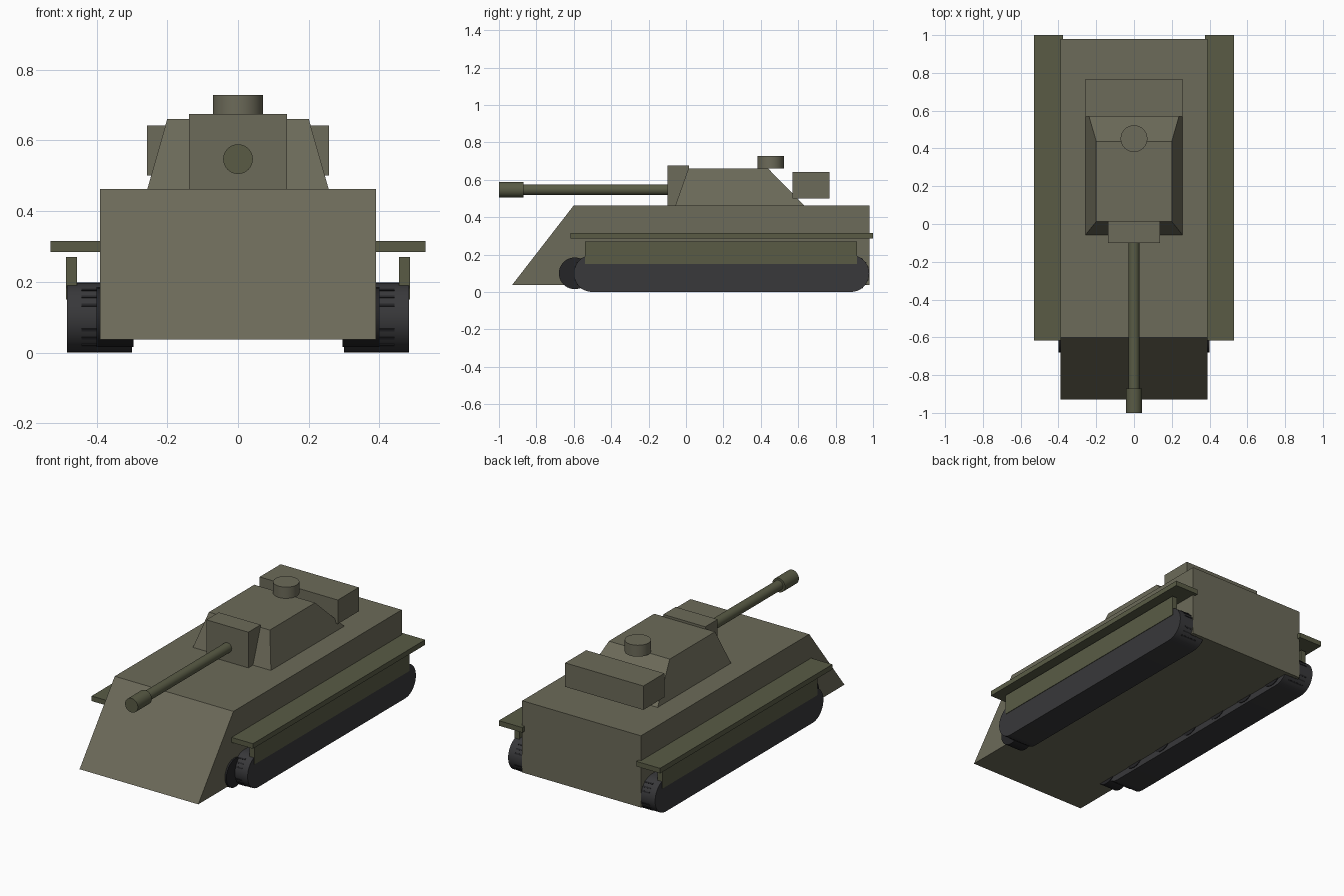
import bpy, bmesh
from math import pi, sin, cos, radians
from mathutils import Matrix

if "Cube" in bpy.data.objects:
    bpy.data.objects.remove(bpy.data.objects["Cube"])


def mat(name, r, g, b):
    m = bpy.data.materials.new(name)
    m.diffuse_color = (r, g, b, 1)
    m.use_nodes = True
    m.node_tree.nodes["Principled BSDF"].inputs["Base Color"].default_value = m.diffuse_color
    return m


OLIVE = mat("olive", 0.15, 0.145, 0.10)
DARK = mat("dark_olive", 0.10, 0.105, 0.06)
TRACK = mat("track_grey", 0.04, 0.04, 0.043)
RUBBER = mat("wheel_black", 0.018, 0.018, 0.02)


def finish(name, bm, m, smooth=False):
    bmesh.ops.recalc_face_normals(bm, faces=bm.faces)
    me = bpy.data.meshes.new(name)
    bm.to_mesh(me)
    bm.free()
    me.materials.append(m)
    ob = bpy.data.objects.new(name, me)
    bpy.context.collection.objects.link(ob)
    if smooth:
        bpy.ops.object.select_all(action='DESELECT')
        ob.select_set(True)
        bpy.context.view_layer.objects.active = ob
        bpy.ops.object.shade_smooth_by_angle(angle=radians(35))
    return ob


def box(name, lo, hi, m):
    bm = bmesh.new()
    bmesh.ops.create_cube(bm, size=1)
    for v in bm.verts:
        for i in range(3):
            v.co[i] = hi[i] if v.co[i] > 0 else lo[i]
    return finish(name, bm, m)


def extrude_x(name, profile, x0, x1, m, smooth=False):
    """Side profile of (y, z) points swept from x0 to x1."""
    bm = bmesh.new()
    f = bm.faces.new([bm.verts.new((x0, y, z)) for y, z in profile])
    r = bmesh.ops.extrude_face_region(bm, geom=[f])
    for g in r["geom"]:
        if isinstance(g, bmesh.types.BMVert):
            g.co.x = x1
    return finish(name, bm, m, smooth)


def cylinder(name, center, radius, depth, axis, m, sides=32):
    bm = bmesh.new()
    rot = {'X': Matrix.Rotation(pi / 2, 4, 'Y'), 'Y': Matrix.Rotation(pi / 2, 4, 'X'),
           'Z': Matrix()}[axis]
    bmesh.ops.create_cone(bm, cap_ends=True, segments=sides, radius1=radius, radius2=radius,
                          depth=depth, matrix=Matrix.Translation(center) @ rot)
    return finish(name, bm, m, True)


# Hull with sloped front
extrude_x("hull", [(-0.93, 0.037), (0.98, 0.037), (0.98, 0.463), (-0.60, 0.463)],
          -0.39, 0.39, OLIVE)

# Turret: tapered box
bm = bmesh.new()
bmesh.ops.create_cube(bm, size=1)
for v in bm.verts:
    top = v.co.z > 0
    x, y0, y1, z = (0.20, 0.013, 0.438, 0.661) if top else (0.257, -0.058, 0.635, 0.46)
    v.co = (x if v.co.x > 0 else -x, y1 if v.co.y > 0 else y0, z)
finish("turret", bm, OLIVE)

# Turret fittings
box("gun_mantlet", (-0.138, -0.10, 0.463), (0.138, 0.016, 0.675), OLIVE)
box("turret_bin", (-0.257, 0.57, 0.50), (0.257, 0.767, 0.642), OLIVE)
cylinder("cupola", (0, 0.452, 0.694), 0.071, 0.068, 'Z', OLIVE)

# Gun
cylinder("gun_barrel", (0, -0.47, 0.547), 0.029, 0.84, 'Y', DARK)
cylinder("muzzle_brake", (0, -0.935, 0.547), 0.042, 0.13, 'Y', DARK)

# Running gear on both sides
R, Y0, Y1 = 0.099, -0.501, 0.881
loop = [(Y0 - R * sin(pi * i / 16), R + R * cos(pi * i / 16)) for i in range(17)]
loop += [(Y1 + R * sin(pi * i / 16), R - R * cos(pi * i / 16)) for i in range(17)]

for side, s in (("left", -1), ("right", 1)):
    def sbox(name, x0, x1, y0, y1, z0, z1, m):
        a, b = sorted((s * x0, s * x1))
        return box(f"{side}_{name}", (a, y0, z0), (b, y1, z1), m)

    sbox("fender", 0.375, 0.53, -0.617, 1.0, 0.285, 0.315, DARK)
    sbox("skirt", 0.455, 0.486, -0.54, 0.915, 0.15, 0.27, DARK)
    extrude_x(f"{side}_track", loop, s * 0.30, s * 0.483, TRACK, True)

    # Road wheels, the first standing ahead of the track
    for i in range(7):
        cylinder(f"{side}_wheel_{i + 1}", (s * 0.348, -0.595 + i * 0.24, 0.1),
                 0.085, 0.104, 'X', RUBBER, 24)

    # Thin cleats around the track ends
    for yc, d, end in ((Y0, -1, "front"), (Y1, 1, "rear")):
        for k, a in enumerate((-52, -36, -21, 21, 36, 52)):
            t = radians(a)
            ob = sbox(f"{end}_cleat_{k + 1}", 0.34, 0.443, -0.006, 0.006, -0.004, 0.004, RUBBER)
            ob.location = (0, yc + d * (R - 0.004) * cos(t), R + (R - 0.004) * sin(t))
            ob.rotation_euler.x = d * t
